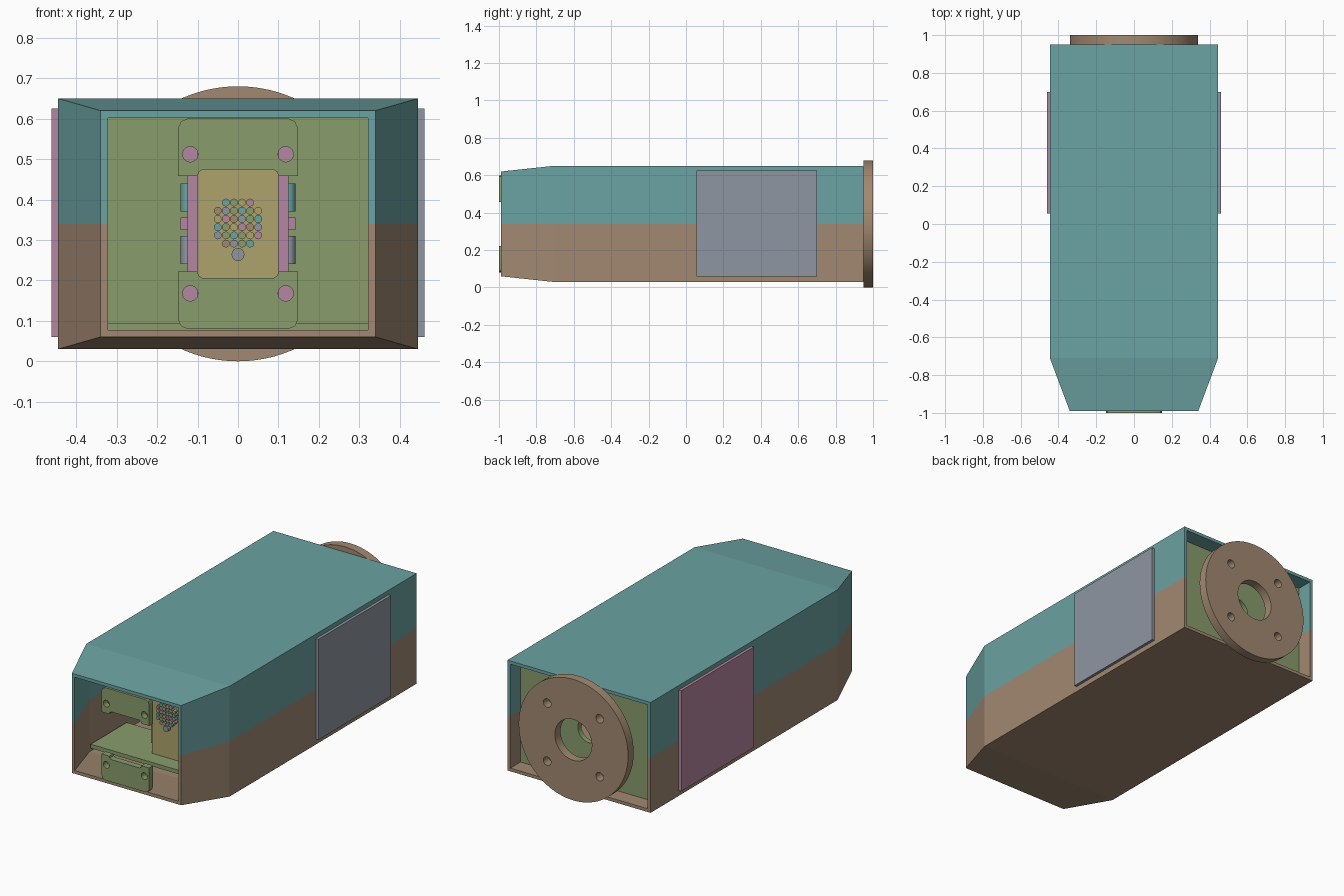
import bpy, bmesh, math
from mathutils import Vector, Matrix

if "Cube" in bpy.data.objects:
    bpy.data.objects.remove(bpy.data.objects["Cube"])

MID = 0.34


def mat(name, rgb):
    m = bpy.data.materials.new(name)
    m.diffuse_color = (*rgb, 1)
    m.use_nodes = True
    m.node_tree.nodes["Principled BSDF"].inputs["Base Color"].default_value = m.diffuse_color
    return m


TEAL = mat("teal", (0.147, 0.36, 0.36))
BROWN = mat("brown", (0.36, 0.25, 0.165))
GREEN = mat("green", (0.25, 0.335, 0.15))
YELLOW = mat("yellow", (0.42, 0.37, 0.15))
MAUVE = mat("mauve", (0.455, 0.24, 0.36))
GREY = mat("grey", (0.275, 0.305, 0.36))


def finish(bm, name, mats):
    me = bpy.data.meshes.new(name)
    bmesh.ops.recalc_face_normals(bm, faces=bm.faces)
    bm.to_mesh(me)
    bm.free()
    for m in mats:
        me.materials.append(m)
    ob = bpy.data.objects.new(name, me)
    bpy.context.collection.objects.link(ob)
    return ob


def smooth(ob):
    bpy.ops.object.select_all(action='DESELECT')
    ob.select_set(True)
    bpy.context.view_layer.objects.active = ob
    bpy.ops.object.shade_smooth_by_angle(angle=math.radians(30))


def box(name, lo, hi, m):
    bm = bmesh.new()
    bmesh.ops.create_cube(bm, size=1)
    lo, hi = Vector(lo), Vector(hi)
    for v in bm.verts:
        v.co = Vector(c * s for c, s in zip(v.co, hi - lo)) + (lo + hi) / 2
    return finish(bm, name, [m])


def circle(x, z, r, n=48):
    return [(x + r * math.cos(2 * math.pi * i / n), z + r * math.sin(2 * math.pi * i / n))
            for i in range(n)]


def plate(name, outlines, y0, y1, m):
    """Flat plate facing the front; later outlines become holes."""
    cu = bpy.data.curves.new(name, 'CURVE')
    cu.dimensions, cu.fill_mode, cu.extrude = '2D', 'BOTH', (y1 - y0) / 2
    for pts in outlines:
        s = cu.splines.new('POLY')
        s.points.add(len(pts) - 1)
        for p, (x, z) in zip(s.points, pts):
            p.co = (x, z, 0, 1)
        s.use_cyclic_u = True
    tmp = bpy.data.objects.new(name + "_curve", cu)
    bpy.context.collection.objects.link(tmp)
    bpy.context.view_layer.update()
    me = bpy.data.meshes.new_from_object(tmp.evaluated_get(bpy.context.evaluated_depsgraph_get()))
    bpy.data.objects.remove(tmp)
    bm = bmesh.new()
    bm.from_mesh(me)
    bpy.data.meshes.remove(me)
    bmesh.ops.remove_doubles(bm, verts=bm.verts, dist=1e-5)
    bmesh.ops.transform(bm, verts=bm.verts, matrix=Matrix.Translation((0, (y0 + y1) / 2, 0))
                        @ Matrix.Rotation(math.pi / 2, 4, 'X'))
    for f in bm.faces:
        f.material_index = 0
    ob = finish(bm, name, [m])
    smooth(ob)
    return ob


def rod(name, centre, r, length, m, axis='Y', n=16):
    bm = bmesh.new()
    rot = Matrix.Rotation(math.pi / 2, 4, 'X') if axis == 'Y' else Matrix()
    bmesh.ops.create_cone(bm, cap_ends=True, segments=n, radius1=r, radius2=r,
                          depth=length, matrix=Matrix.Translation(centre) @ rot)
    ob = finish(bm, name, [m])
    smooth(ob)
    return ob


# Open-ended tapered housing, upper half teal and lower half brown
def housing():
    bm = bmesh.new()
    stations = [(-0.99, 0.34, 0.28), (-0.71, 0.445, 0.31), (0.95, 0.445, 0.31)]
    rings = []
    for t in (0, 0.018):
        for y, hx, hz in (stations if t == 0 else stations[::-1]):
            rings.append([bm.verts.new((sx * (hx - t), y, MID + sz * (hz - t)))
                          for sx, sz in ((-1, -1), (1, -1), (1, 1), (-1, 1))])
    for a, b in zip(rings, rings[1:] + rings[:1]):
        for i in range(4):
            j = (i + 1) % 4
            bm.faces.new((a[i], a[j], b[j], b[i]))
    bmesh.ops.bisect_plane(bm, geom=bm.verts[:] + bm.edges[:] + bm.faces[:],
                           plane_co=(0, 0, MID), plane_no=(0, 0, 1))
    for f in bm.faces:
        f.material_index = 0 if f.calc_center_median().z > MID else 1
    finish(bm, "housing", [TEAL, BROWN])


housing()

# Side panels
box("right_panel", (0.445, 0.055, 0.06), (0.461, 0.70, 0.625), GREY)
box("left_panel", (-0.461, 0.055, 0.06), (-0.445, 0.70, 0.625), MAUVE)

# Rear mounting flange with centre bore and bolt holes
bolts = [circle(sx * 0.163, MID + sz * 0.163, 0.024, 20) for sx in (-1, 1) for sz in (-1, 1)]
plate("rear_flange", [circle(0, MID, 0.34, 96), circle(0, MID, 0.115)] + bolts, 0.95, 1.0, BROWN)

# Rear bulkhead
plate("bulkhead", [[(-0.427, 0.048), (0.427, 0.048), (0.427, 0.632), (-0.427, 0.632)],
                   circle(0, MID, 0.07)], 0.83, 0.86, GREEN)

# Front brackets, mirrored above and below the middle
half = [(0, 0.26), (0.125, 0.26), (0.141, 0.253), (0.148, 0.237), (0.148, 0.118),
        (0.1, 0.118), (0.097, 0.128), (0.088, 0.134), (0, 0.134)]
outline = half + [(-x, z) for x, z in half[-2:0:-1]]
for name, s in (("upper_bracket", 1), ("lower_bracket", -1)):
    plate(name, [[(x, MID + s * z) for x, z in outline]]
          + [circle(sx * 0.118, MID + s * 0.172, 0.019, 20) for sx in (-1, 1)],
          -1.0, -0.965, GREEN)

# Inner floor tray
box("floor_tray", (-0.419, -0.71, 0.071), (0.419, -0.39, 0.093), GREEN)

# Upright board with a grid of pins
box("pin_board", (-0.1, -0.62, 0.093), (0.1, -0.585, 0.59), YELLOW)
pin_mats = [MAUVE, GREEN, YELLOW, GREY, GREEN, BROWN, TEAL]
for row in range(6):
    for col in range(6):
        if row in (0, 5) and col in (0, 5):
            continue
        rod("pin", (-0.05 + 0.02 * col, -0.63, 0.291 + 0.0203 * row), 0.0097, 0.024,
            pin_mats[(row * 3 + col * 5) % 7], n=12)
rod("key_pin", (0, -0.63, 0.264), 0.016, 0.024, GREY, n=16)

# Carrier behind the board with side rollers
box("carrier", (-0.125, -0.57, 0.22), (0.125, -0.45, 0.46), MAUVE)
for s in (-1, 1):
    for z in (0.172, 0.508):
        box("carrier_foot", (s * 0.118 - 0.025, -0.57, z - 0.05),
            (s * 0.118 + 0.025, -0.45, z + 0.05), MAUVE)
    rod("upper_roller", (s * 0.125, -0.51, 0.405), 0.017, 0.07, TEAL, 'Z')
    rod("lower_roller", (s * 0.125, -0.51, 0.275), 0.017, 0.07, GREY, 'Z')
    box("carrier_lug", (s * 0.13 - 0.012, -0.55, 0.325), (s * 0.13 + 0.012, -0.47, 0.355), MAUVE)
